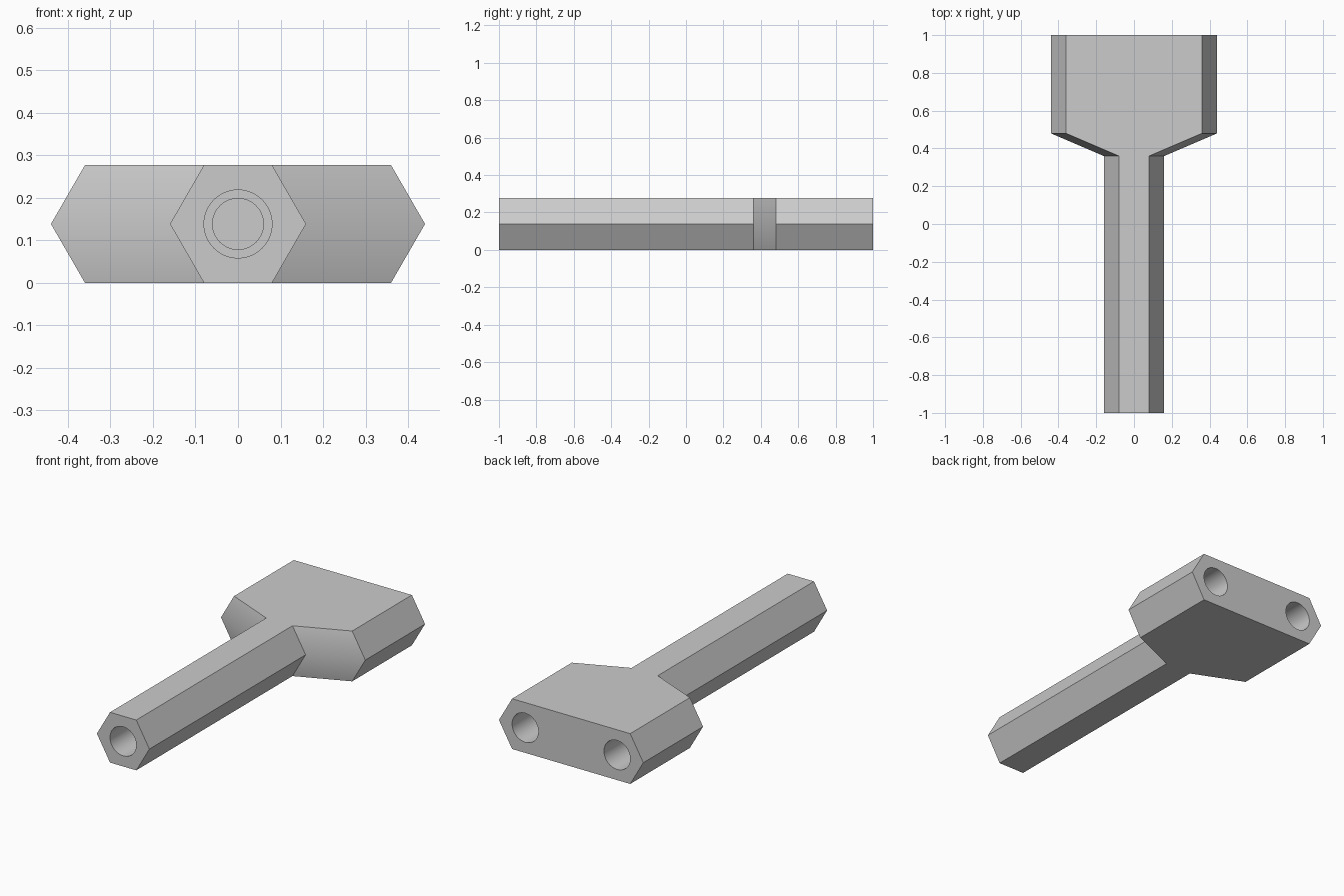
import bpy
import bmesh
import math

default = bpy.data.objects.get("Cube")
if default:
    bpy.data.objects.remove(default, do_unlink=True)

HEX = 0.16                              # circumradius of the hexagonal section
MID = HEX * math.sin(math.radians(60))  # height of the centre line
SPREAD = 0.28                           # offset of the two rear sockets

grey = bpy.data.materials.new("light_grey")
grey.use_nodes = True
colour = (0.6, 0.6, 0.6, 1.0)
grey.diffuse_color = colour
grey.node_tree.nodes["Principled BSDF"].inputs["Base Color"].default_value = colour


def ring(y, radius, sides, x=0.0, stretch=0.0):
    """Regular polygon across y, its two halves pulled apart by stretch."""
    points = []
    for i in range(sides):
        a = 2 * math.pi * i / sides
        c = math.cos(a)
        points.append((x + radius * c + math.copysign(stretch, c), y,
                       MID + radius * math.sin(a)))
    return points


def loft(name, rings):
    """Closed solid skinned through successive rings."""
    bm = bmesh.new()
    loops = [[bm.verts.new(p) for p in r] for r in rings]
    n = len(loops[0])
    for a, b in zip(loops, loops[1:]):
        for i in range(n):
            j = (i + 1) % n
            bm.faces.new((a[i], a[j], b[j], b[i]))
    bm.faces.new(loops[0])
    bm.faces.new(loops[-1])
    bmesh.ops.recalc_face_normals(bm, faces=bm.faces)
    mesh = bpy.data.meshes.new(name)
    bm.to_mesh(mesh)
    bm.free()
    mesh.materials.append(grey)
    obj = bpy.data.objects.new(name, mesh)
    bpy.context.collection.objects.link(obj)
    return obj


# Hexagonal stem flaring into the wide head
body = loft("splitter_body", [
    ring(-1.0, HEX, 6),
    ring(0.36, HEX, 6),
    ring(0.48, HEX, 6, stretch=SPREAD),
    ring(1.0, HEX, 6, stretch=SPREAD),
])

# Stepped bore in the stem and two sockets in the head
cutters = [loft("stem_bore_cutter", [
    ring(-1.1, 0.08, 48), ring(0.2, 0.08, 48),
    ring(0.2, 0.06, 48), ring(0.45, 0.06, 48)])]
for side, name in ((1, "left"), (-1, "right")):
    cutters.append(loft(name + "_socket_cutter", [
        ring(0.6, 0.08, 48, x=side * SPREAD),
        ring(1.1, 0.08, 48, x=side * SPREAD)]))

bpy.ops.object.select_all(action="DESELECT")
body.select_set(True)
bpy.context.view_layer.objects.active = body
for cutter in cutters:
    cutter.hide_render = True
    mod = body.modifiers.new(cutter.name, "BOOLEAN")
    mod.operation = "DIFFERENCE"
    mod.solver = "EXACT"
    mod.object = cutter
    bpy.ops.object.modifier_apply(modifier=mod.name)
    bpy.data.objects.remove(cutter, do_unlink=True)

# Round bores and shallow flare creases shade smooth, hard edges stay sharp
bpy.ops.object.shade_smooth_by_angle(angle=math.radians(30))
